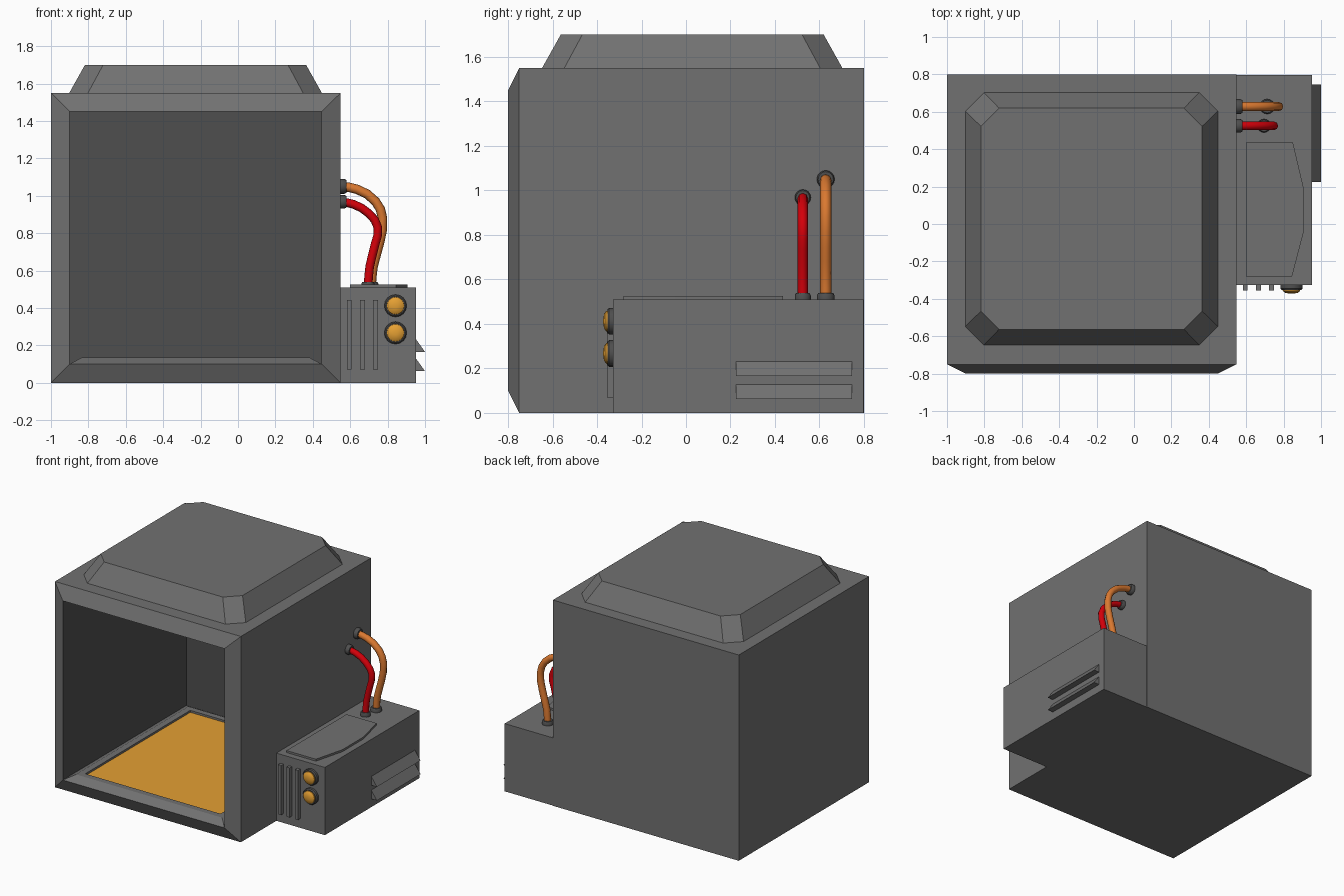
import bpy, bmesh, math
from mathutils import Vector

if "Cube" in bpy.data.objects:
    bpy.data.objects.remove(bpy.data.objects["Cube"])


def material(name, rgb):
    m = bpy.data.materials.new(name)
    m.diffuse_color = (*rgb, 1)
    m.use_nodes = True
    m.node_tree.nodes["Principled BSDF"].inputs["Base Color"].default_value = m.diffuse_color
    return m


GREY = material("dark_grey", (0.165, 0.165, 0.165))
CHARCOAL = material("charcoal", (0.078, 0.078, 0.078))
AMBER = material("amber", (0.78, 0.35, 0.033))
ORANGE = material("orange", (0.7, 0.19, 0.03))
RED = material("red", (0.66, 0.0, 0.003))


def loft(name, rings, mat=GREY, cap_start=True):
    """Join equal-length rings of points into a skin, closing the ends."""
    bm = bmesh.new()
    loops = [[bm.verts.new(p) for p in ring] for ring in rings]
    n = len(loops[0])
    for a, b in zip(loops, loops[1:]):
        for i in range(n):
            j = (i + 1) % n
            bm.faces.new((a[i], a[j], b[j], b[i]))
    if cap_start:
        bm.faces.new(loops[0][::-1])
    bm.faces.new(loops[-1])
    bmesh.ops.recalc_face_normals(bm, faces=bm.faces)
    me = bpy.data.meshes.new(name)
    bm.to_mesh(me)
    bm.free()
    ob = bpy.data.objects.new(name, me)
    bpy.context.collection.objects.link(ob)
    me.materials.append(mat)
    return ob


def rect_xz(x0, x1, z0, z1, y):
    return [(x0, y, z0), (x1, y, z0), (x1, y, z1), (x0, y, z1)]


def rect_xy(x0, x1, y0, y1, z):
    return [(x0, y0, z), (x1, y0, z), (x1, y1, z), (x0, y1, z)]


def box(name, x0, x1, y0, y1, z0, z1, mat=GREY):
    return loft(name, [rect_xy(x0, x1, y0, y1, z) for z in (z0, z1)], mat)


def octagon(cx, cy, h, c, z):
    """Square of half width h with corners cut by c."""
    k = h - c
    pts = [(-k, -h), (k, -h), (h, -k), (h, k), (k, h), (-k, h), (-h, k), (-h, -k)]
    return [(cx + x, cy + y, z) for x, y in pts]


def turned(name, origin, axis, profile, mat=CHARCOAL, sides=16):
    """Lathe (radius, distance) pairs around an axis."""
    q = Vector(axis).to_track_quat('Z', 'Y')
    rings = [[Vector(origin) + q @ Vector((r * math.cos(t), r * math.sin(t), d))
              for t in (2 * math.pi * i / sides for i in range(sides))]
             for r, d in profile]
    return loft(name, rings, mat)


def smooth(ob, angle=40):
    bpy.ops.object.select_all(action='DESELECT')
    ob.select_set(True)
    bpy.context.view_layer.objects.active = ob
    bpy.ops.object.shade_smooth_by_angle(angle=math.radians(angle))


# Hollow chamber with bevelled front frame and darker lining
SIDE = 0.549
chamber = loft("chamber", [rect_xz(-1, SIDE, 0, 1.55, 0.8),
                           rect_xz(-1, SIDE, 0, 1.55, -0.75),
                           rect_xz(-0.9, 0.447, 0.1, 1.45, -0.8),
                           rect_xz(-0.9, 0.447, 0.1, 1.45, 0.67)])
chamber.data.materials.append(CHARCOAL)
for i in (8, 9, 10, 11, 13):
    chamber.data.polygons[i].material_index = 1


# Floor tray with sloped rim and amber bed
def tray_ring(d, z):
    return rect_xy(-0.9 + d, 0.447 - d, -0.8 + d, 0.67 - d, z)


loft("floor_tray", [tray_ring(0, 0.1), tray_ring(0.065, 0.135),
                    tray_ring(0.11, 0.135), tray_ring(0.11, 0.106)], cap_start=False)
loft("bed_plate", [tray_ring(0.11, 0.106), tray_ring(0.11, 0.12)], AMBER)

# Raised lid
loft("lid", [octagon(-0.227, 0.028, 0.675, 0.1, 1.55),
             octagon(-0.227, 0.028, 0.591, 0.097, 1.7)])

# Side control unit and its top panel
box("control_unit", SIDE, 0.953, -0.327, 0.797, 0, 0.51)
panel = [(0.6, -0.28), (0.845, -0.28), (0.905, -0.05),
         (0.905, 0.2), (0.85, 0.435), (0.6, 0.435)]
loft("top_panel", [[(x, y, z) for x, y in panel] for z in (0.51, 0.525)])

# Front grille ribs
for i in range(3):
    x = 0.583 + 0.07 * i
    box(f"grille_rib_{i + 1}", x, x + 0.025, -0.355, -0.327, 0.07, 0.443)

# Round lamps
for i, z in enumerate((0.267, 0.412)):
    at = (0.842, -0.327, z)
    smooth(turned(f"lamp_rim_{i + 1}", at, (0, -1, 0),
                  [(0.06, 0), (0.06, 0.018), (0.053, 0.026), (0.048, 0.026)]))
    smooth(turned(f"lamp_lens_{i + 1}", at, (0, -1, 0),
                  [(0.048, 0.02), (0.046, 0.032), (0.033, 0.041), (0.012, 0.045)], AMBER))

# Wedge-shaped vent fins
for i, z in enumerate((0.062, 0.165)):
    wedge = [(0.953, z), (1.0, z), (0.953, z + 0.066)]
    loft(f"vent_fin_{i + 1}", [[(x, y, h) for x, h in wedge] for y in (0.225, 0.745)])


# Cables with end sockets
def cable(name, y, pts, radius, socket_r, mat):
    cu = bpy.data.curves.new(name, 'CURVE')
    cu.dimensions = '3D'
    cu.bevel_depth = radius
    cu.bevel_resolution = 2
    cu.resolution_u = 2
    sp = cu.splines.new('BEZIER')
    sp.bezier_points.add(len(pts) - 1)
    for bp, (x, z) in zip(sp.bezier_points, pts):
        bp.co = (x, y, z)
        bp.handle_left_type = bp.handle_right_type = 'AUTO'
    cu.materials.append(mat)
    ob = bpy.data.objects.new(name, cu)
    bpy.context.collection.objects.link(ob)
    profile = [(socket_r, 0), (socket_r, 0.02), (socket_r * 0.85, 0.03)]
    smooth(turned(name + "_wall_socket", (SIDE, y, pts[0][1]), (1, 0, 0), profile))
    smooth(turned(name + "_base_socket", (pts[-1][0], y, 0.508), (0, 0, 1), profile))


cable("orange_cable", 0.628, [(0.552, 1.05), (0.635, 1.035), (0.735, 0.97), (0.773, 0.88),
                              (0.757, 0.75), (0.722, 0.62), (0.712, 0.51)], 0.025, 0.04, ORANGE)
cable("red_cable", 0.525, [(0.552, 0.968), (0.615, 0.955), (0.7, 0.905), (0.748, 0.83),
                           (0.733, 0.74), (0.704, 0.62), (0.695, 0.51)], 0.023, 0.036, RED)
